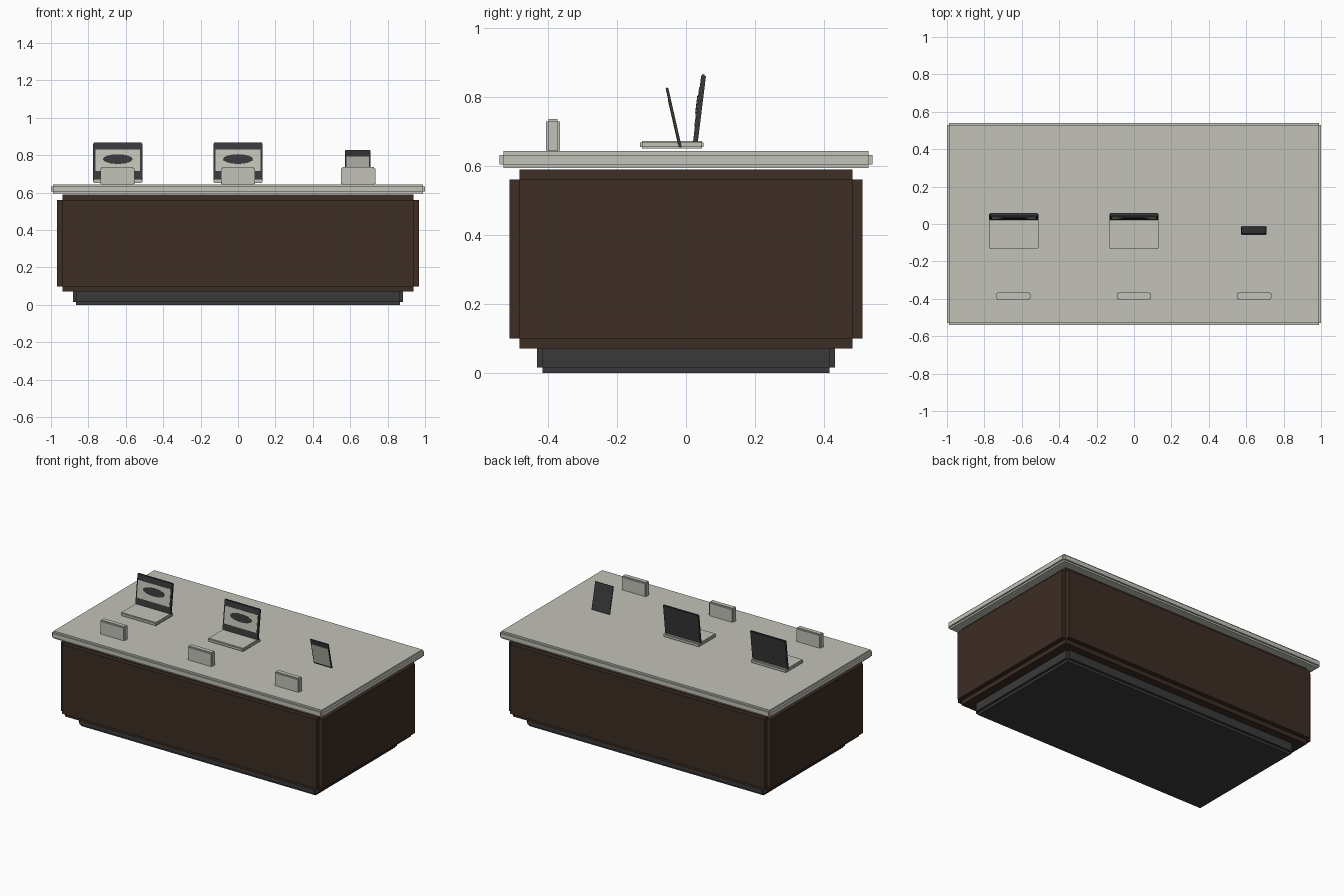
import bpy, bmesh, math
from mathutils import Matrix, Vector

if "Cube" in bpy.data.objects:
    bpy.data.objects.remove(bpy.data.objects["Cube"])


def material(name, rgb):
    m = bpy.data.materials.new(name)
    m.diffuse_color = (*rgb, 1)
    m.use_nodes = True
    m.node_tree.nodes["Principled BSDF"].inputs["Base Color"].default_value = m.diffuse_color
    return m


STONE = material("light_grey", (0.54, 0.54, 0.48))
WOOD = material("dark_brown", (0.046, 0.026, 0.017))
DARK = material("charcoal", (0.042, 0.042, 0.044))


def make(name, bm, mat, loc, tilt=0.0):
    bmesh.ops.recalc_face_normals(bm, faces=bm.faces)
    me = bpy.data.meshes.new(name)
    bm.to_mesh(me)
    bm.free()
    me.materials.append(mat)
    ob = bpy.data.objects.new(name, me)
    ob.location = loc
    ob.rotation_euler.x = tilt
    bpy.context.collection.objects.link(ob)
    return ob


def stepped_box(name, loc, size, step, mat, tilt=0.0):
    """Box whose edges are notched: a core block with a slab on each side."""
    bm = bmesh.new()
    cuts = [(-s / 2, -s / 2 + step, s / 2 - step, s / 2) for s in size]
    cells = {(1, 1, 1)}
    for a in range(3):
        for k in (0, 2):
            c = [1, 1, 1]
            c[a] = k
            cells.add(tuple(c))
    for c in cells:
        for a in range(3):
            for d in (0, 1):
                n = list(c)
                n[a] += 2 * d - 1
                if tuple(n) in cells:
                    continue
                b, e = (a + 1) % 3, (a + 2) % 3
                vs = []
                for i, j in ((0, 0), (1, 0), (1, 1), (0, 1)):
                    p = Vector()
                    p[a] = cuts[a][c[a] + d]
                    p[b] = cuts[b][c[b] + i]
                    p[e] = cuts[e][c[e] + j]
                    vs.append(bm.verts.new(p))
                bm.faces.new(vs if d else vs[::-1])
    bmesh.ops.remove_doubles(bm, verts=bm.verts, dist=1e-5)
    return make(name, bm, mat, loc, tilt)


def plate(name, loc, tilt, offset, size, mat):
    """Thin panel placed in the tilted frame of a screen."""
    bm = bmesh.new()
    bmesh.ops.create_cube(bm, size=1, matrix=Matrix.Translation(offset) @ Matrix.Diagonal((*size, 1)))
    return make(name, bm, mat, loc, tilt)


def oval(name, loc, tilt, offset, rx, rz, depth, mat):
    bm = bmesh.new()
    m = (Matrix.Translation(offset) @ Matrix.Diagonal((rx, 1, rz, 1))
         @ Matrix.Rotation(math.pi / 2, 4, 'X'))
    bmesh.ops.create_cone(bm, cap_ends=True, segments=16, radius1=1, radius2=1, depth=depth, matrix=m)
    return make(name, bm, mat, loc, tilt)


# counter: plinth, cabinet, top
stepped_box("plinth", (0, 0, 0.045), (1.762, 0.866, 0.09), 0.016, DARK)
stepped_box("cabinet", (0, 0, 0.33), (1.934, 1.026, 0.52), 0.029, WOOD)
stepped_box("counter_top", (0, 0, 0.619), (2.0, 1.082, 0.05), 0.011, STONE)

# small display blocks along the front
for i, x in enumerate((-0.645, 0, 0.643)):
    stepped_box(f"display_block_{i}", (x, -0.386, 0.688), (0.182, 0.041, 0.098), 0.007, STONE)

# two open laptops
tilt = -math.radians(7)
for i, x in enumerate((-0.643, 0)):
    stepped_box(f"laptop_base_{i}", (x, -0.041, 0.662), (0.264, 0.184, 0.022), 0.005, STONE)
    hinge = (x, 0.039, 0.765)
    stepped_box(f"laptop_lid_{i}", hinge, (0.264, 0.014, 0.205), 0.004, DARK, tilt)
    plate(f"laptop_screen_{i}", hinge, tilt, (0, -0.0075, 0.006), (0.24, 0.003, 0.115), STONE)
    oval(f"screen_oval_{i}", hinge, tilt, (0, -0.009, 0.013), 0.08, 0.026, 0.004, DARK)

# tablet leaning toward the front
tilt = math.radians(12.8)
spot = (0.64, -0.036, 0.741)
stepped_box("tablet", spot, (0.135, 0.008, 0.178), 0.002, DARK, tilt)
plate("tablet_screen", spot, tilt, (0, -0.0042, -0.012), (0.12, 0.002, 0.132), STONE)
